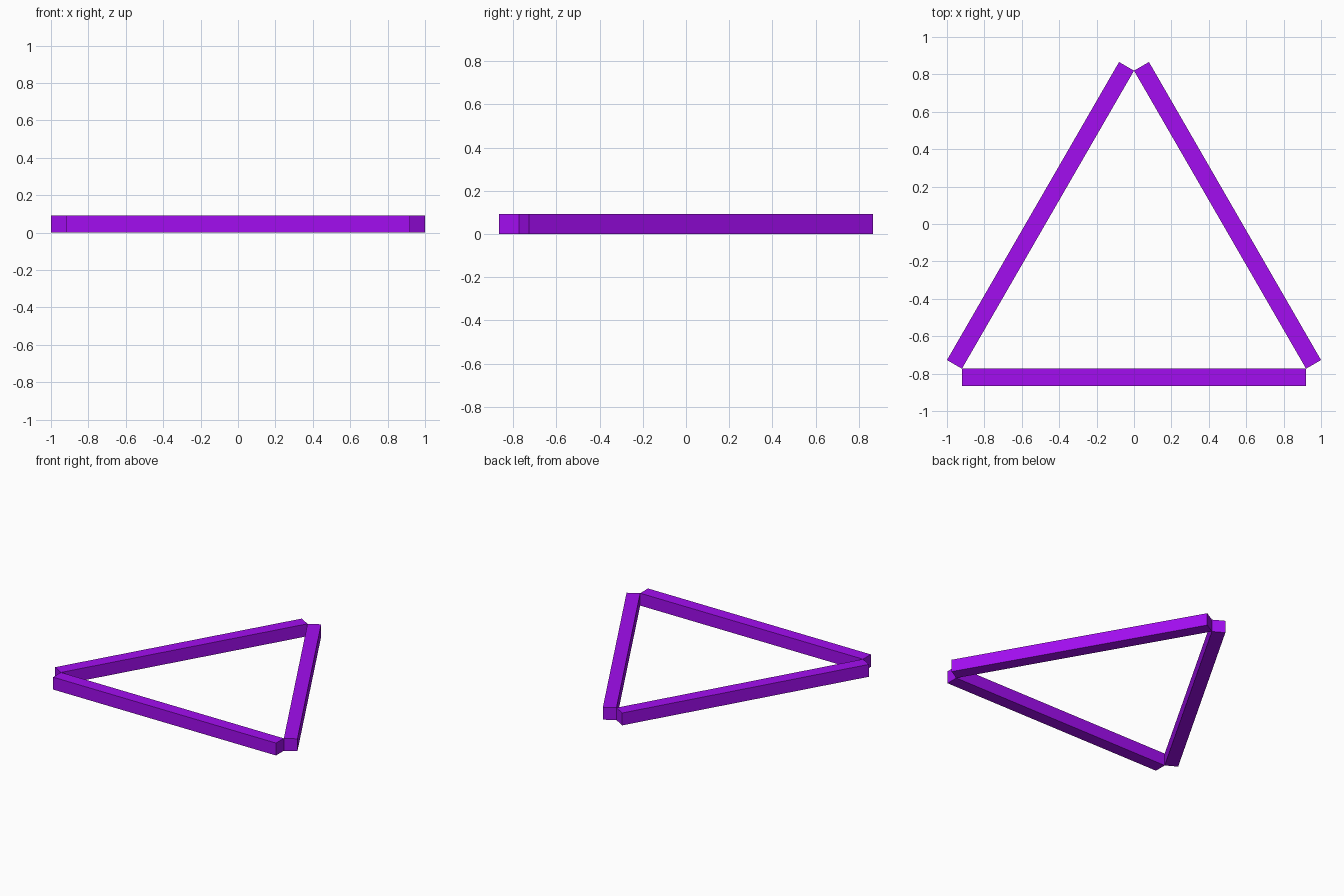
import bpy, math
from mathutils import Matrix, Vector

if "Cube" in bpy.data.objects:
    bpy.data.objects.remove(bpy.data.objects["Cube"])

HALF = 0.92                                # half of a bar's length
W = (1 - HALF) / math.cos(math.pi / 6)     # square bar section
INNER = HALF / math.sqrt(3)                # centre of triangle to inner edge
CENTRE_Y = INNER - (math.sqrt(3) / 2 - W)  # triangle centre, balancing the y extent

purple = bpy.data.materials.new("purple")
purple.diffuse_color = (0.36, 0.004, 0.87, 1)
purple.use_nodes = True
purple.node_tree.nodes["Principled BSDF"].inputs["Base Color"].default_value = purple.diffuse_color

# Three equal square bars turned around the triangle's centre, touching at inner corners
for i, name in enumerate(("front_bar", "right_bar", "left_bar")):
    turn = Matrix.Rotation(math.radians(120 * i), 4, 'Z')
    pos = turn @ Vector((0, -INNER - W / 2, 0))
    bpy.ops.mesh.primitive_cube_add(
        size=1,
        location=(pos.x, pos.y + CENTRE_Y, W / 2),
        rotation=(0, 0, math.radians(120 * i)))
    bar = bpy.context.object
    bar.name = name
    bar.scale = (2 * HALF, W, W)
    bar.data.materials.append(purple)
